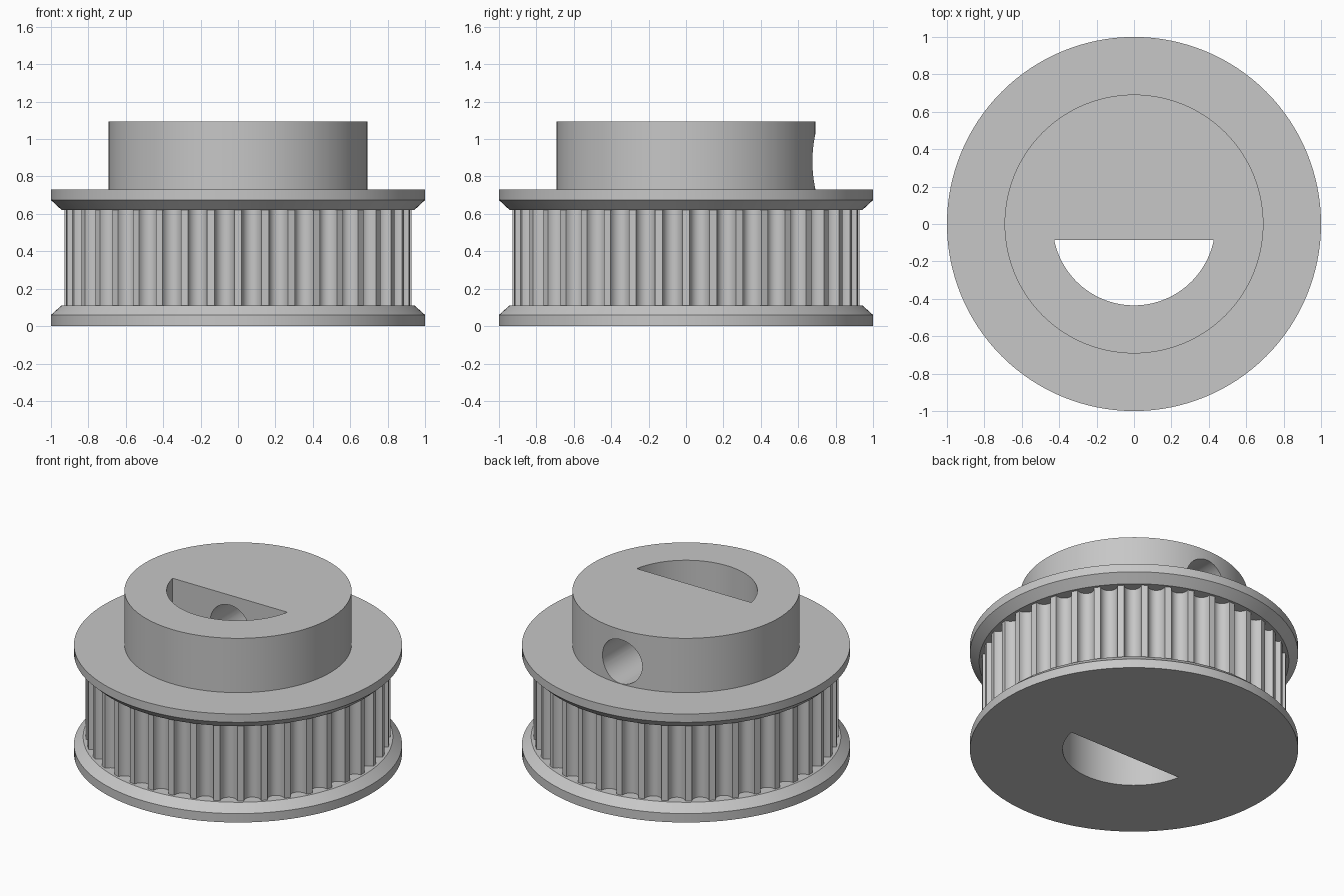
import bpy, bmesh
from math import sin, cos, pi, radians, sqrt, asin
from mathutils import Matrix

cube = bpy.data.objects.get("Cube")
if cube:
    bpy.data.objects.remove(cube, do_unlink=True)

TEETH = 40
R_TEETH = 0.928
R_HUB = 0.692
Z_LOW, Z_HIGH = 0.11, 0.622       # toothed band
Z_FLANGE, Z_TOP = 0.73, 1.095     # upper flange top, hub top
R_BORE, Y_FLAT = 0.435, -0.085    # D-shaped bore

metal = bpy.data.materials.new("grey metal")
metal.use_nodes = True
grey = (0.57, 0.57, 0.57, 1)
metal.diffuse_color = grey
metal.node_tree.nodes["Principled BSDF"].inputs["Base Color"].default_value = grey


def circle(n=128):
    return [(cos(2 * pi * i / n), sin(2 * pi * i / n)) for i in range(n)]


def loft(name, outline, levels):
    """Solid from a flat outline repeated at (scale, z) levels and capped."""
    bm = bmesh.new()
    rings = [[bm.verts.new((x * s, y * s, z)) for x, y in outline] for s, z in levels]
    n = len(outline)
    for a, b in zip(rings, rings[1:]):
        for i in range(n):
            j = (i + 1) % n
            bm.faces.new((a[i], a[j], b[j], b[i]))
    bm.faces.new(rings[0][::-1])
    bm.faces.new(rings[-1])
    bmesh.ops.recalc_face_normals(bm, faces=bm.faces)
    mesh = bpy.data.meshes.new(name)
    bm.to_mesh(mesh)
    bm.free()
    mesh.materials.append(metal)
    obj = bpy.data.objects.new(name, mesh)
    bpy.context.collection.objects.link(obj)
    return obj


def activate(obj):
    bpy.ops.object.select_all(action='DESELECT')
    obj.select_set(True)
    bpy.context.view_layer.objects.active = obj


def cut(obj, cutter):
    activate(obj)
    mod = obj.modifiers.new("cut", 'BOOLEAN')
    mod.operation, mod.solver, mod.object = 'DIFFERENCE', 'EXACT', cutter
    bpy.ops.object.modifier_apply(modifier=mod.name)


def toothed_outline():
    """Narrow lands with round-bottomed grooves between them."""
    pitch = 2 * pi / TEETH
    half, depth, steps = 0.053, 0.056, 10
    pts = []
    for t in range(TEETH):
        mid = (t + 0.5) * pitch
        for k in range(steps + 1):
            a = pi * k / steps
            ang = mid - asin(half / R_TEETH) * cos(a)
            r = R_TEETH - depth * sin(a)
            pts.append((r * cos(ang), r * sin(ang)))
    return pts


# Flanges, toothed band and hub
lower = loft("lower_flange", circle(), [(1, 0), (1, 0.06), (0.944, Z_LOW)])
band = loft("toothed_band", toothed_outline(), [(1, Z_LOW), (1, Z_HIGH)])
upper = loft("upper_flange", circle(), [(0.944, Z_HIGH), (1, 0.674), (1, Z_FLANGE)])
hub = loft("hub", circle(), [(R_HUB, Z_FLANGE), (R_HUB, Z_TOP)])
parts = [lower, band, upper, hub]

# D-shaped bore through everything
start = asin(-Y_FLAT / R_BORE)
arc = [pi + start + (pi - 2 * start) * i / 48 for i in range(49)]
bore = loft("bore_cutter", [(R_BORE * cos(a), R_BORE * sin(a)) for a in arc],
            [(1, -0.1), (1, 1.3)])
for part in parts:
    cut(part, bore)

# Set screw hole from the back of the hub into the bore
screw = loft("screw_cutter", circle(48), [(0.148, 0.2), (0.148, 1.0)])
screw.data.transform(Matrix.Translation((0, 0, 0.88)) @ Matrix.Rotation(radians(-90), 4, 'X'))
# Reach past the flat of the bore
for v in screw.data.vertices:
    if v.co.y < 0.5:
        v.co.y = -0.2
cut(hub, screw)

for cutter in (bore, screw):
    bpy.data.objects.remove(cutter, do_unlink=True)

for part in parts:
    activate(part)
    bpy.ops.object.shade_smooth_by_angle(angle=radians(30))
